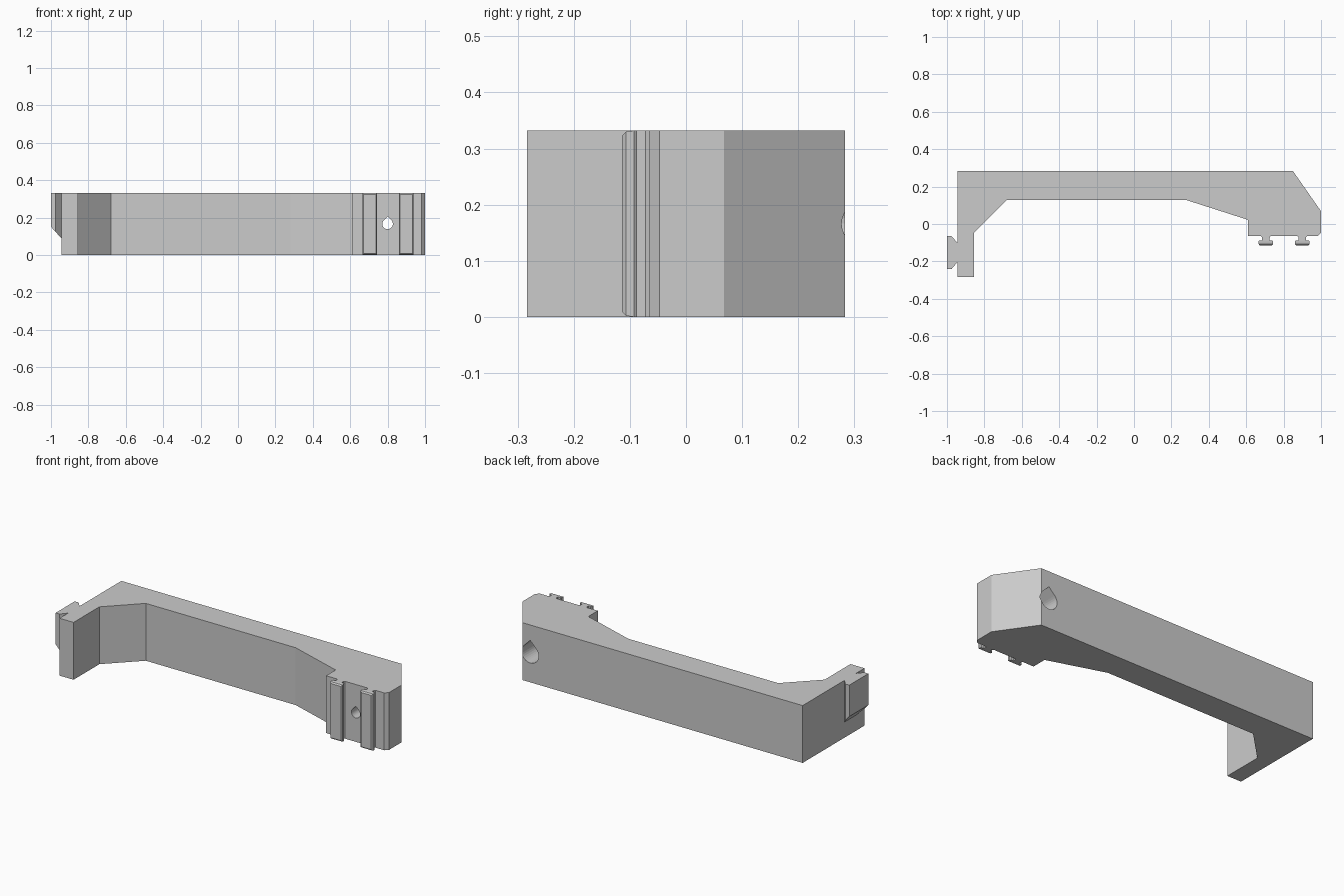
import bpy, bmesh, math
from mathutils import Vector

cube = bpy.data.objects.get("Cube")
if cube:
    bpy.data.objects.remove(cube)

HEIGHT = 0.332
HOLE_X, HOLE_Z = 0.80, 0.166

grey = bpy.data.materials.new("plain grey")
grey.use_nodes = True
grey.diffuse_color = (0.6, 0.6, 0.6, 1)
grey.node_tree.nodes["Principled BSDF"].inputs["Base Color"].default_value = (0.6, 0.6, 0.6, 1)


def prism(name, outline, offset):
    """Extrude a closed outline of 3D points along an offset."""
    bm = bmesh.new()
    face = bm.faces.new([bm.verts.new(p) for p in outline])
    new = bmesh.ops.extrude_face_region(bm, geom=[face])["geom"]
    verts = [v for v in new if isinstance(v, bmesh.types.BMVert)]
    bmesh.ops.translate(bm, verts=verts, vec=Vector(offset))
    bmesh.ops.recalc_face_normals(bm, faces=bm.faces[:])
    return finish(name, bm)


def finish(name, bm):
    mesh = bpy.data.meshes.new(name)
    bm.to_mesh(mesh)
    bm.free()
    mesh.materials.append(grey)
    obj = bpy.data.objects.new(name, mesh)
    bpy.context.collection.objects.link(obj)
    return obj


def cut(target, cutter):
    mod = target.modifiers.new(cutter.name, "BOOLEAN")
    mod.operation, mod.solver, mod.object = "DIFFERENCE", "EXACT", cutter
    cutter.hide_render = True
    cutter.hide_set(True)
    cutter.display_type = "WIRE"


def teardrop(name, radius, y0, y1):
    """Round hole with a pointed roof."""
    pts = [(HOLE_X, y0, HOLE_Z + radius * math.sqrt(2))]
    for i in range(25):
        a = math.radians(135 + 270 * i / 24)
        pts.append((HOLE_X + radius * math.cos(a), y0, HOLE_Z + radius * math.sin(a)))
    return prism(name, pts, (0, y1 - y0, 0))


# Main bracket arm
arm_profile = [(-0.945, 0.283), (0.85, 0.283), (1, 0.068), (1, -0.047), (0.982, -0.065),
               (0.61, -0.065), (0.61, 0.022), (0.28, 0.128), (-0.68, 0.128),
               (-0.855, -0.047), (-0.855, -0.283), (-0.945, -0.283)]
arm = prism("bracket_arm", [(x, y, 0) for x, y in arm_profile], (0, 0, HEIGHT))

# Screw hole with wide bore from the back
cut(arm, teardrop("screw_hole_cutter", 0.028, -0.2, 0.4))
cut(arm, teardrop("wide_bore_cutter", 0.054, 0.05, 0.4))

# Dovetail on the end plate, with its underside sloped for printing
tail_profile = [(-0.943, -0.102), (-0.975, -0.065), (-1, -0.065),
                (-1, -0.24), (-0.975, -0.24), (-0.943, -0.203)]
bm = bmesh.new()
low = [bm.verts.new((x, y, 0.09 + (-0.945 - x) * 1.1)) for x, y in tail_profile]
high = [bm.verts.new((x, y, HEIGHT)) for x, y in tail_profile]
bm.faces.new(low)
bm.faces.new(high)
for i in range(len(low)):
    j = (i + 1) % len(low)
    bm.faces.new((low[i], low[j], high[j], high[i]))
bmesh.ops.recalc_face_normals(bm, faces=bm.faces[:])
finish("dovetail", bm)

# Two T-shaped rails on the front pad
for side, cx in (("right", 0.705), ("left", 0.90)):
    half = [(0.027, -0.063), (0.020, -0.072), (0.020, -0.088)]
    neck = [(cx + x, y, 0) for x, y in half] + [(cx - x, y, 0) for x, y in reversed(half)]
    prism(side + "_rail_neck", neck, (0, 0, HEIGHT))

    # Head: stacked rectangles, tapering towards both faces
    bm = bmesh.new()
    rings = []
    for y, w, inset in ((-0.087, 0.034, 0), (-0.093, 0.039, 0),
                        (-0.107, 0.039, 0.002), (-0.114, 0.033, 0.009)):
        rings.append([bm.verts.new((cx + sx * w, y, HEIGHT - inset if top else inset))
                      for sx, top in ((-1, 0), (1, 0), (1, 1), (-1, 1))])
    bm.faces.new(rings[0])
    bm.faces.new(rings[-1])
    for a, b in zip(rings, rings[1:]):
        for i in range(4):
            j = (i + 1) % 4
            bm.faces.new((a[i], a[j], b[j], b[i]))
    bmesh.ops.recalc_face_normals(bm, faces=bm.faces[:])
    finish(side + "_rail_head", bm)
